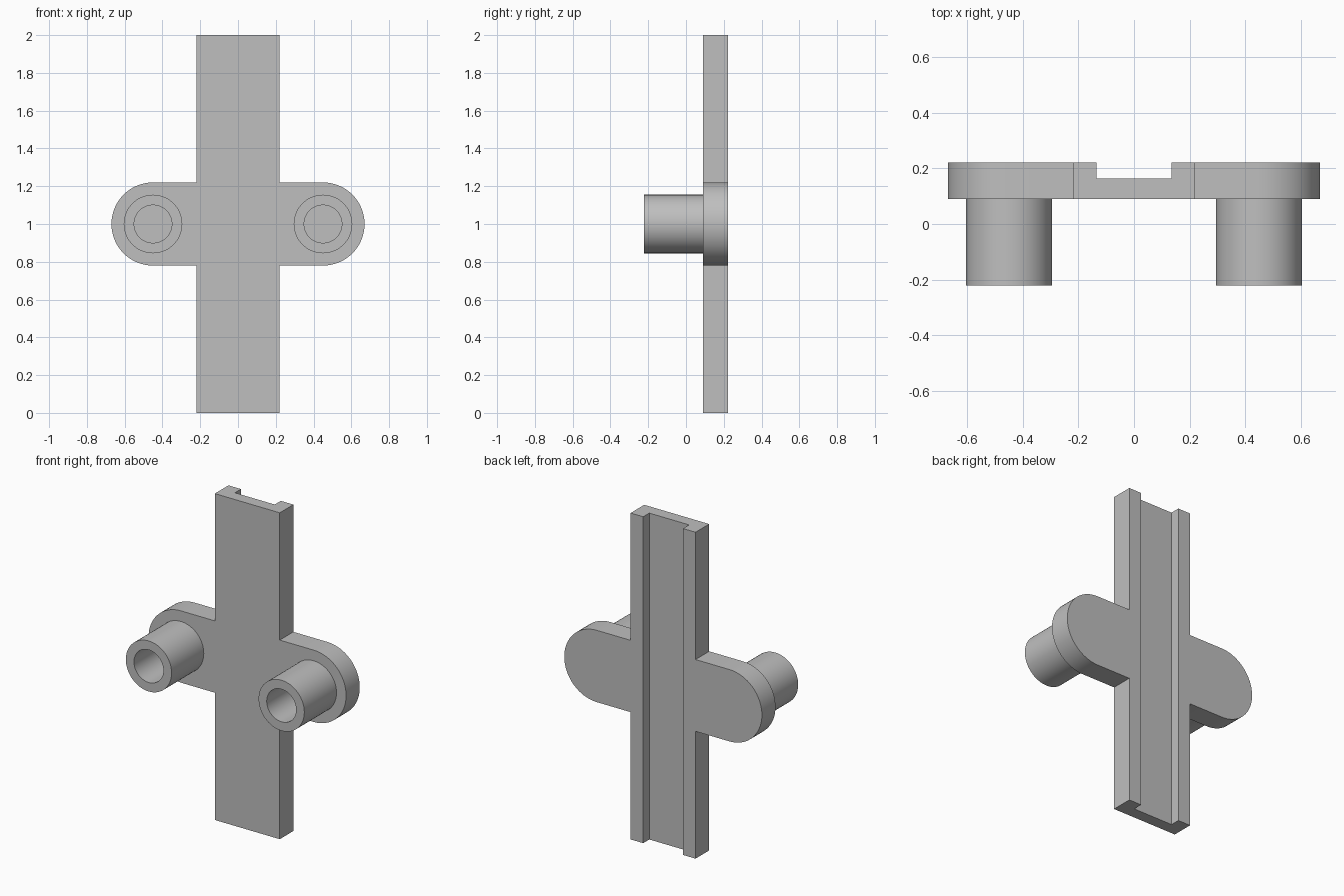
import bpy, bmesh, math
from mathutils import Vector

cube = bpy.data.objects.get("Cube")
if cube:
    bpy.data.objects.remove(cube, do_unlink=True)

FRONT, BACK = 0.09, 0.222        # plate faces along y
HALF_W, ARM_R = 0.22, 0.22       # rail half width, arm end radius
BOSS_X, MID_Z = 0.45, 1.0        # boss axis

grey = bpy.data.materials.new("light grey")
grey.use_nodes = True
colour = (0.52, 0.52, 0.52, 1)
grey.diffuse_color = colour
grey.node_tree.nodes["Principled BSDF"].inputs["Base Color"].default_value = colour


def finish(bm, name, smooth=False):
    bmesh.ops.recalc_face_normals(bm, faces=bm.faces)
    mesh = bpy.data.meshes.new(name)
    bm.to_mesh(mesh)
    bm.free()
    mesh.materials.append(grey)
    obj = bpy.data.objects.new(name, mesh)
    bpy.context.collection.objects.link(obj)
    if smooth:
        bpy.ops.object.select_all(action='DESELECT')
        obj.select_set(True)
        bpy.context.view_layer.objects.active = obj
        bpy.ops.object.shade_smooth_by_angle(angle=math.radians(30))
    return obj


def prism(name, outline, direction, smooth=False):
    """Extrude a closed outline into a solid."""
    bm = bmesh.new()
    face = bm.faces.new([bm.verts.new(p) for p in outline])
    result = bmesh.ops.extrude_face_region(bm, geom=[face], use_keep_orig=True)
    moved = [v for v in result["geom"] if isinstance(v, bmesh.types.BMVert)]
    bmesh.ops.translate(bm, verts=moved, vec=Vector(direction))
    return finish(bm, name, smooth)


def tube(name, x, outer, inner, y0, y1):
    """Spin a rectangular section around an axis parallel to y."""
    bm = bmesh.new()
    section = [(outer, y0), (outer, y1), (inner, y1), (inner, y0)]
    verts = [bm.verts.new((x + r, y, MID_Z)) for r, y in section]
    edges = [bm.edges.new((verts[i], verts[i - 1])) for i in range(len(verts))]
    bmesh.ops.spin(bm, geom=verts + edges, cent=(x, 0, MID_Z), axis=(0, 1, 0),
                   angle=math.tau, steps=64, use_merge=True)
    bmesh.ops.remove_doubles(bm, verts=bm.verts, dist=1e-5)
    return finish(bm, name, True)


# Upright rail with a groove along its back
GROOVE_W, GROOVE_Y = 0.135, 0.163
half = [(HALF_W, FRONT), (HALF_W, BACK), (GROOVE_W, BACK), (GROOVE_W, GROOVE_Y)]
profile = half + [(-x, y) for x, y in reversed(half)]
prism("grooved_rail", [(x, y, 0) for x, y in profile], (0, 0, 2))

# Rounded side arms with hollow bosses on the front
for side, label in ((1, "left"), (-1, "right")):
    outline = [(side * HALF_W, FRONT, MID_Z - ARM_R)]
    for i in range(33):
        a = math.pi * (i / 32 - 0.5)
        outline.append((side * (BOSS_X + ARM_R * math.cos(a)), FRONT,
                        MID_Z + ARM_R * math.sin(a)))
    outline.append((side * HALF_W, FRONT, MID_Z + ARM_R))
    prism(label + "_arm", outline, (0, BACK - FRONT, 0), smooth=True)
    tube(label + "_boss", side * BOSS_X, 0.155, 0.1, -BACK, FRONT)
